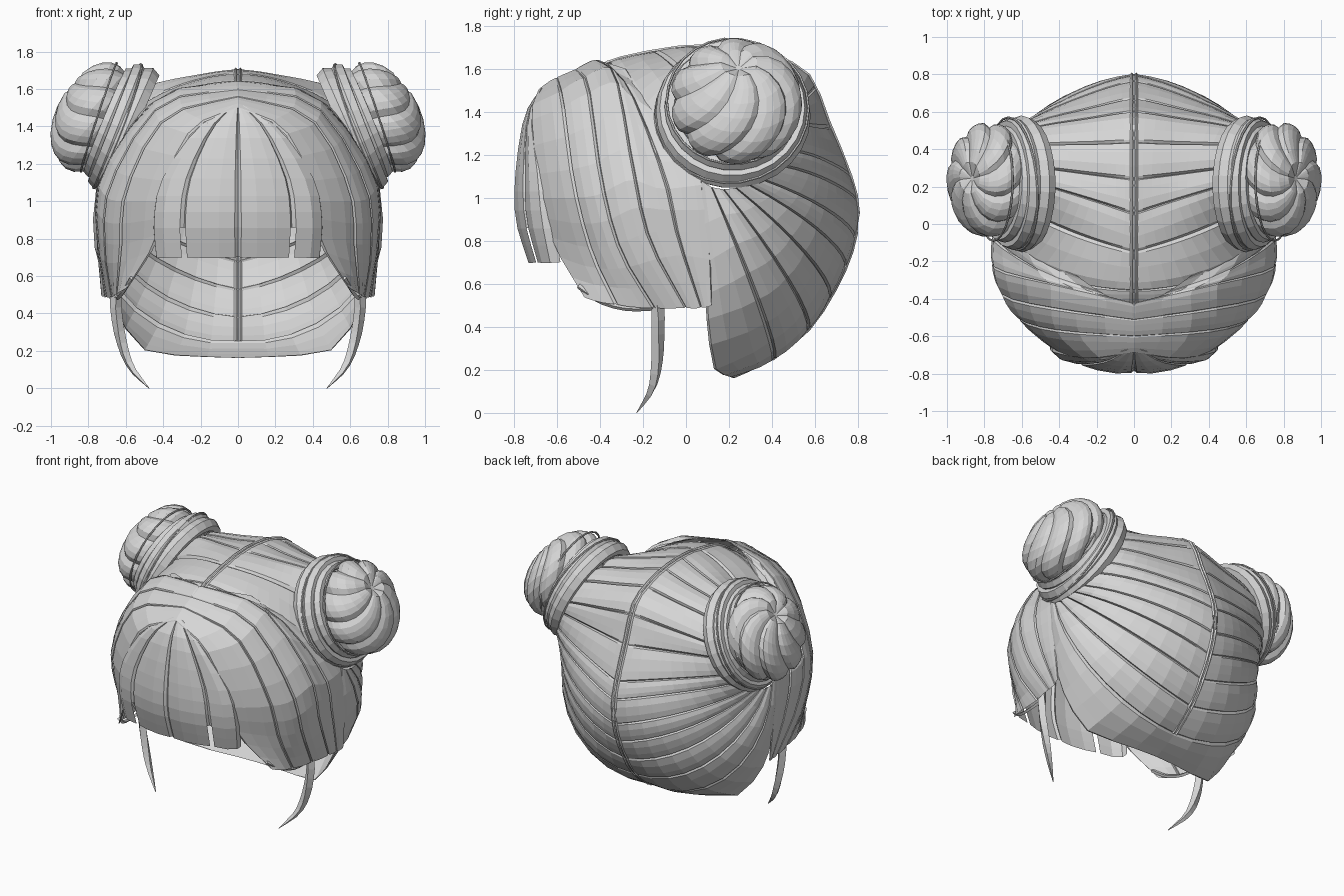
import bpy, bmesh, math, random
from mathutils import Vector, Matrix

if "Cube" in bpy.data.objects:
    bpy.data.objects.remove(bpy.data.objects["Cube"])

random.seed(4)
O = Vector((0, 0.1, 0.95))          # middle of the head
hair = bpy.data.materials.new("hair_grey")
hair.diffuse_color = (0.67, 0.67, 0.67, 1)
hair.use_nodes = True
hair.node_tree.nodes["Principled BSDF"].inputs["Base Color"].default_value = hair.diffuse_color


def finish(name, bm):
    """Turn a right-hand half into a mirrored object."""
    bmesh.ops.recalc_face_normals(bm, faces=bm.faces)
    me = bpy.data.meshes.new(name)
    bm.to_mesh(me)
    bm.free()
    me.materials.append(hair)
    ob = bpy.data.objects.new(name, me)
    bpy.context.collection.objects.link(ob)
    m = ob.modifiers.new("mirror", 'MIRROR')
    m.use_mirror_merge = False
    return ob


def spline(pts, t):
    """Catmull-Rom through pts, t in 0..1."""
    n = len(pts) - 1
    i = min(int(t * n), n - 1)
    f = t * n - i
    b, c = pts[i], pts[i + 1]
    a = pts[i - 1] if i else b * 2 - c
    d = pts[i + 2] if i + 2 <= n else c * 2 - b
    return 0.5 * (2 * b + (c - a) * f + (2 * a - 5 * b + 4 * c - d) * f * f
                  + (3 * b - a - 3 * c + d) * f ** 3)


def grid(bm, rows, closed=False, skip=lambda i, j: False):
    vs = [[bm.verts.new(p) for p in r] for r in rows]
    for i in range(len(vs) - 1):
        n = len(vs[i])
        for j in range(n if closed else n - 1):
            if not skip(i, j):
                k = (j + 1) % n
                bm.faces.new((vs[i][j], vs[i][k], vs[i + 1][k], vs[i + 1][j]))
    return vs


def strands(name, keys, count, rows, ridge, slit=99, jitter=0.25):
    """Sheet of hair through key curves, split into locks by narrow grooves."""
    prof = ((0, -1.0), (0.06, 0.2), (0.35, 0.7), (0.7, 0.6), (0.96, 0.2))
    edge = [(k + (random.uniform(-jitter, jitter) if 0 < k < count else 0)) / count
            for k in range(count + 1)]
    cols = [(edge[k] + f * (edge[k + 1] - edge[k]), d)
            for k in range(count) for f, d in prof] + [(1, -0.5)]
    out = []
    for r in range(rows + 1):
        across = [spline(k, r / rows) for k in keys]
        line = []
        for u, d in cols:
            p = spline(across, u)
            fade = min(1, 0.3 + 2.5 * r / rows)
            line.append(p + (p - O).normalized() * d * ridge * fade)
        out.append(line)
    bm = bmesh.new()
    grid(bm, out, skip=lambda i, j: i >= slit and 0 < j < len(cols) - 2 and j % 5 in (0, 4))
    return finish(name, bm)


def tube(bm, path, radii, sides=5):
    rows = []
    for i, p in enumerate(path):
        t = path[min(i + 1, len(path) - 1)] - path[max(i - 1, 0)]
        q = t.to_track_quat('Z', 'Y')
        rows.append([p + q @ Vector((radii[i] * math.cos(a), radii[i] * math.sin(a), 0))
                     for a in [math.tau * k / sides for k in range(sides)]])
    vs = grid(bm, rows, closed=True)
    bm.faces.new(vs[0])
    bm.faces.new(vs[-1])


def vecs(*p):
    return [Vector(v) for v in p]


# swept-back hair: locks running from the centre line out to the bun
spine = [(-.46, 1.57), (-.4, 1.61), (-.3, 1.65), (-.03, 1.70), (.2, 1.70), (.4, 1.66), (.57, 1.57),
         (.66, 1.36), (.765, 1.1), (.80, .93), (.77, .75), (.69, .57), (.57, .39), (.4, .25)]
ends = [(.70, -.25, .98), (.72, -.1, 1.06), (.61, -.1, 1.35), (.45, .14, 1.61), (.44, .27, 1.61),
        (.47, .4, 1.57), (.52, .5, 1.45), (.59, .52, 1.35), (.66, .49, 1.22), (.7, .42, 1.12),
        (.73, .33, 1.07), (.74, .25, 1.05), (.75, .18, 1.04), (.75, .12, 1.05)]
bulges = (0, 0, 0, -.03, -.04, -.04, -.045, -.06, -.065, -.06, -.045, -.025, .01, .05)
keys = []
for (y, z), q, bulge in zip(spine, ends, bulges):
    a, b = Vector((0, y, z)) - O, Vector(q) - O
    ang = a.angle(b)
    curve = []
    for k in range(9):
        s = k / 8
        d = (a.normalized() * math.sin((1 - s) * ang) + b.normalized() * math.sin(s * ang)) / math.sin(ang)
        r = a.length * (1 - s) + b.length * s + bulge * math.sin(math.pi * s)
        curve.append(O + d * r)
    keys.append(curve)
# last key: the free edge round the nape and up beside the ear
keys.append(vecs((0, .22, .16), (.25, .19, .17), (.5, .13, .2), (.64, .1, .38), (.71, .09, .55),
                 (.745, .08, .78), (.75, .07, 1.08)))
strands("swept_back_hair", keys, 16, 9, 0.013)

# low seam down the centre of the head
bm = bmesh.new()
seam = [Vector((0.012, y, z)) for y, z in spine]
tube(bm, [spline(seam, k / 26) for k in range(27)], [0.009] * 27, 4)
finish("centre_seam", bm)

# side locks framing the face, filling back to the ear
side = [vecs((0, -.69, 1.5), (.24, -.725, 1.38), (.40, -.69, 1.05), (.43, -.63, .8), (.59, -.48, .54)),
        vecs((0, -.62, 1.55), (.37, -.60, 1.43), (.57, -.55, 1.06), (.60, -.47, .75), (.64, -.36, .51)),
        vecs((0, -.53, 1.59), (.41, -.48, 1.5), (.67, -.42, 1.08), (.70, -.33, .75), (.67, -.18, .49)),
        vecs((0, -.43, 1.64), (.41, -.34, 1.56), (.72, -.27, 1.15), (.745, -.19, .8), (.70, -.02, .49)),
        vecs((.15, -.38, 1.63), (.48, -.27, 1.5), (.73, -.13, 1.1), (.75, -.06, .82), (.71, .06, .49)),
        vecs((.3, -.28, 1.6), (.55, -.16, 1.42), (.73, .08, 1.12), (.75, .11, .8), (.73, .12, .5))]
strands("side_locks", side, 5, 11, 0.009)

# fringe: locks fanning from the crown point to a blunt edge
fringe = []
for x in (0, .15, .3, .43, .45):
    c = 0.45 * x * x + (0.05 if x > .44 else 0)
    fringe.append(vecs((x * .08, -.67, 1.51), (x * .5, -.745 + c * .3, 1.38), (x * .9, -.79 + c, 1.12),
                       (x, -.79 + c * 1.2, .9), (x * .97, -.73 + c * 1.0, .7)))
strands("fringe", fringe, 2, 10, 0.012, slit=8, jitter=0.05)

# buns: balls with spiralling locks, squashed along the bun axis
AXIS = Vector((.9, 0, .43)).normalized()
ROT = AXIS.to_track_quat('Z', 'Y').to_matrix().to_4x4()
up = ROT.to_3x3().inverted() @ Vector((-.43, .1, .9))
TILT = Vector((0, 0, 1)).rotation_difference(Vector((0, 0, 1)) + up * 0.45).to_matrix()
bm = bmesh.new()
rows, locks, per = 12, 8, 5
out = []
for i in range(rows + 1):
    th = 0.05 + (math.pi * 0.92 - 0.05) * i / rows
    line = []
    for j in range(locks * per):
        d = (-.06, .01, .035, .04, .02)[j % per] * min(1, math.sin(th) * 1.6)
        d -= 0.2 * max(0, 1 - th / 0.3)
        a = math.tau * j / (locks * per) + 0.7 * math.cos(th)
        p = TILT @ Vector((math.sin(th) * math.cos(a), math.sin(th) * math.sin(a), math.cos(th))) * (1 + d)
        line.append((p.x * .30, p.y * .30, p.z * .19))
    out.append(line)
vs = grid(bm, out, closed=True)
bm.faces.new(vs[0])
bmesh.ops.transform(bm, matrix=Matrix.Translation((.78, .235, 1.45)) @ ROT, verts=bm.verts)
finish("bun", bm)


def ring(bm, dist, R, r, tilt=0.0, flat=1.0, seg=26):
    """Band of hair wound round the bun axis."""
    out = []
    for i in range(seg):
        a = math.tau * i / seg
        out.append([((R + r * math.cos(b)) * math.cos(a), (R + r * math.cos(b)) * math.sin(a),
                     r * flat * math.sin(b) + tilt * math.sin(a + R * 20))
                    for b in [math.tau * k / 6 for k in range(6)]])
    vs = grid(bm, out + [out[0]], closed=True)
    m = Matrix.Translation(Vector((.60, .215, 1.38)) + AXIS * dist) @ ROT
    bmesh.ops.transform(bm, matrix=m, verts=[v for row in vs for v in row])


# wound bands at the foot of each bun
bm = bmesh.new()
for dist, R, r, tilt in ((.0, .325, .04, .01), (.05, .32, .035, .025), (.09, .285, .03, .02)):
    ring(bm, dist, R, r, tilt, 1.3)
finish("bun_bands", bm)

# fine stray hairs looped round each bun
bm = bmesh.new()
ring(bm, .05, .355, .006, .04)
ring(bm, .16, .305, .006, .04)
finish("stray_loops", bm)

# loose tendrils in front of the ears
bm = bmesh.new()
path = vecs((.655, -.13, .56), (.65, -.13, .4), (.62, -.135, .24), (.57, -.16, .11), (.475, -.23, .0))
tube(bm, [spline(path, k / 10) for k in range(11)],
     [.03, .031, .031, .03, .03, .028, .026, .022, .017, .01, .002], 4)
finish("loose_tendril", bm)

# thin lock curving under the side hair
bm = bmesh.new()
path = vecs((.57, -.50, .59), (.61, -.4, .52), (.64, -.27, .485), (.65, -.12, .49))
tube(bm, [spline(path, k / 8) for k in range(9)], [.012] * 9, 4)
finish("under_lock", bm)
